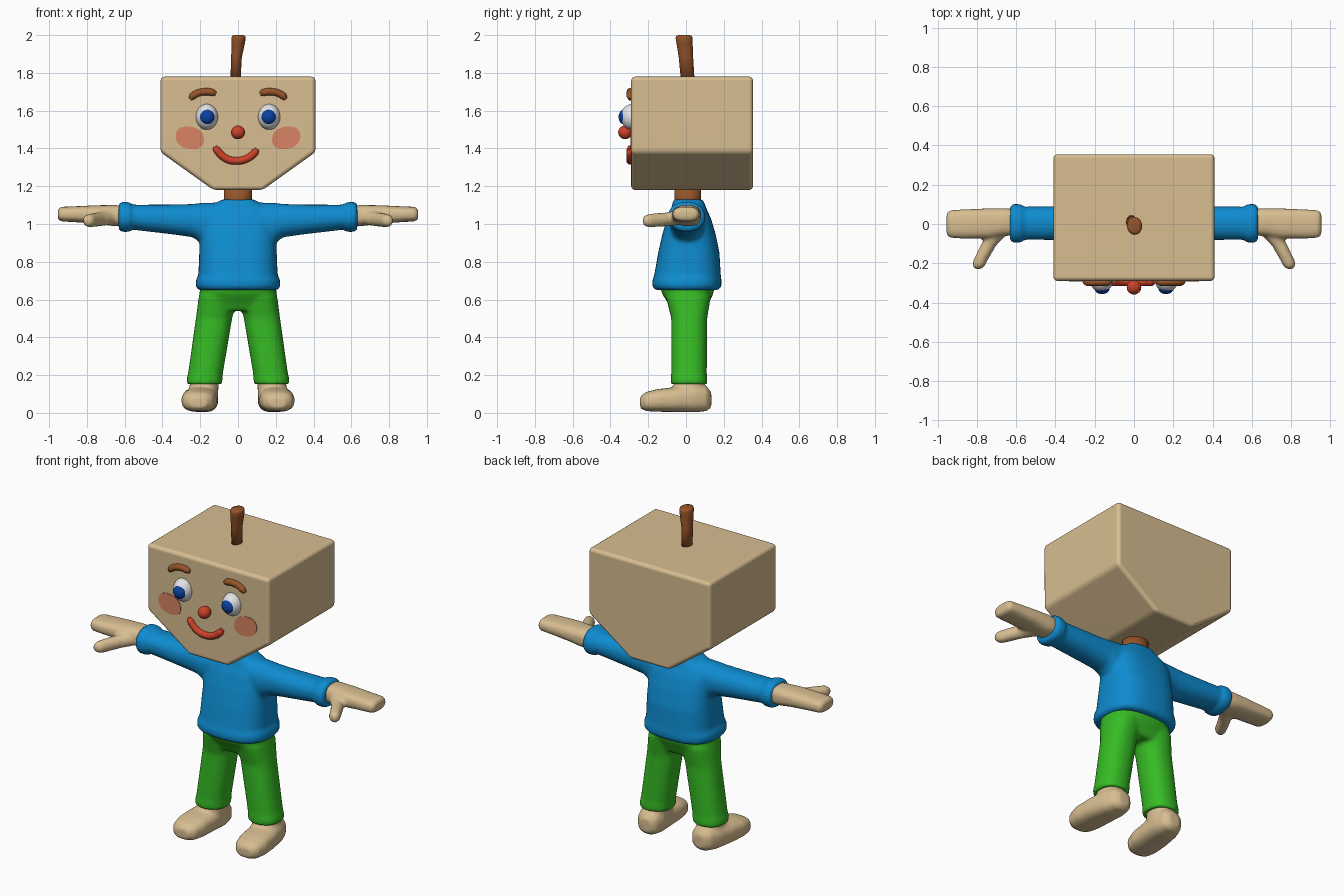
import bpy, bmesh, math
from mathutils import Vector

if "Cube" in bpy.data.objects:
    bpy.data.objects.remove(bpy.data.objects["Cube"], do_unlink=True)


def material(name, *rgb):
    lin = [((c / 255 + 0.055) / 1.055) ** 2.4 for c in rgb] + [1]
    m = bpy.data.materials.new(name)
    m.use_nodes = True
    m.diffuse_color = lin
    bsdf = m.node_tree.nodes["Principled BSDF"]
    bsdf.inputs["Base Color"].default_value = lin
    bsdf.inputs["Roughness"].default_value = 0.7
    return m


TAN = material("tan wood", 216, 190, 145)
BLUE = material("shirt blue", 14, 140, 208)
GREEN = material("trouser green", 54, 188, 36)
BROWN = material("brown wood", 150, 84, 40)
RED = material("red", 206, 66, 40)
BLUSH = material("blush", 216, 132, 98)
WHITE = material("eye white", 232, 232, 236)
IRIS = material("iris blue", 12, 66, 160)


def loft(bm, axis, stations, power=2.4, sides=40):
    """Closed solid through superellipse rings: (position, centre u, centre v, radius u, radius v)."""
    rings = []
    for pos, cu, cv, ru, rv in stations:
        ring = []
        for i in range(sides):
            a = 2 * math.pi * i / sides
            c, s = math.cos(a), math.sin(a)
            u = cu + ru * math.copysign(abs(c) ** (2 / power), c)
            v = cv + rv * math.copysign(abs(s) ** (2 / power), s)
            co = {"x": (pos, u, v), "y": (u, pos, v), "z": (u, v, pos)}[axis]
            ring.append(bm.verts.new(co))
        rings.append(ring)
    for low, high in zip(rings, rings[1:]):
        for i in range(sides):
            j = (i + 1) % sides
            bm.faces.new((low[i], low[j], high[j], high[i]))
    bm.faces.new(rings[0])
    bm.faces.new(rings[-1])


def finish(bm, name, mat, side=1, fuse=0, smooth=True):
    for v in bm.verts:
        v.co.x *= side
    bmesh.ops.recalc_face_normals(bm, faces=bm.faces)
    for f in bm.faces:
        f.smooth = smooth
    me = bpy.data.meshes.new(name)
    bm.to_mesh(me)
    bm.free()
    me.materials.append(mat)
    ob = bpy.data.objects.new(name, me)
    bpy.context.collection.objects.link(ob)
    if fuse:  # melt overlapping solids into one soft skin
        r = ob.modifiers.new("fuse", "REMESH")
        r.mode, r.voxel_size, r.use_smooth_shade = "VOXEL", 0.011, True
        s = ob.modifiers.new("soften", "SMOOTH")
        s.factor, s.iterations = 0.5, fuse
    return ob


def ball(name, mat, centre, radii):
    bm = bmesh.new()
    bmesh.ops.create_uvsphere(bm, u_segments=32, v_segments=20, radius=1)
    for v in bm.verts:
        v.co = Vector(centre) + v.co * Vector(radii)
    return finish(bm, name, mat)


def tube(name, mat, points, y, radius):
    cu = bpy.data.curves.new(name, "CURVE")
    cu.dimensions = "3D"
    cu.bevel_depth, cu.bevel_resolution, cu.use_fill_caps = radius, 4, True
    sp = cu.splines.new("BEZIER")
    sp.bezier_points.add(len(points) - 1)
    for i, (p, (x, z)) in enumerate(zip(sp.bezier_points, points)):
        p.co = (x, y, z)
        p.handle_left_type = p.handle_right_type = "AUTO"
        p.radius = 0.55 if i in (0, len(points) - 1) else 1
    cu.materials.append(mat)
    bpy.context.collection.objects.link(bpy.data.objects.new(name, cu))


# Head: six-sided outline extruded front to back, with rounded edges
bm = bmesh.new()
outline = [(-0.41, 1.78), (-0.41, 1.38), (-0.13, 1.18), (0.13, 1.18), (0.41, 1.38), (0.41, 1.78)]
front = [bm.verts.new((x, -0.29, z)) for x, z in outline]
back = [bm.verts.new((x, 0.355, z)) for x, z in outline]
bm.faces.new(front)
bm.faces.new(back)
for i in range(6):
    j = (i + 1) % 6
    bm.faces.new((front[i], front[j], back[j], back[i]))
bmesh.ops.recalc_face_normals(bm, faces=bm.faces)
bmesh.ops.bevel(bm, geom=bm.edges[:], offset=0.022, segments=4, profile=0.5, affect="EDGES")
head = finish(bm, "head", TAN)
head.modifiers.new("flat panels", "WEIGHTED_NORMAL")

# Stem on top and neck below
bm = bmesh.new()
loft(bm, "z", [(1.75, -0.014, 0.01, 0.027, 0.036), (1.88, -0.008, 0.0, 0.028, 0.038),
               (1.96, 0.001, -0.008, 0.036, 0.043), (1.985, 0.003, -0.01, 0.038, 0.045),
               (1.996, 0.003, -0.01, 0.034, 0.041), (2.0, 0.003, -0.01, 0.024, 0.03)], 2)
finish(bm, "stem", BROWN)
bm = bmesh.new()
loft(bm, "z", [(1.06, 0, 0.01, 0.075, 0.07), (1.2, 0, 0.01, 0.075, 0.07)], 2)
finish(bm, "neck", BROWN)

# Jumper: body and both sleeves with cuffs
bm = bmesh.new()
loft(bm, "z", [(0.65, 0, 0.005, 0.21, 0.168), (0.67, 0, 0.005, 0.224, 0.182),
               (0.70, 0, 0.005, 0.224, 0.183), (0.73, 0, 0.008, 0.21, 0.176),
               (0.85, 0, 0.015, 0.205, 0.162), (0.95, 0, 0.016, 0.203, 0.14),
               (1.03, 0, 0.016, 0.2, 0.116), (1.08, 0, 0.015, 0.17, 0.094),
               (1.13, 0, 0.012, 0.085, 0.078)], 2.7)
for s in (1, -1):
    loft(bm, "x", [(s * x, cy, cz, ry, rz) for x, cy, cz, ry, rz in (
        (0.0, 0.008, 1.03, 0.09, 0.085), (0.19, 0.006, 1.004, 0.09, 0.108),
        (0.24, 0.005, 1.018, 0.087, 0.088), (0.33, 0.004, 1.023, 0.086, 0.08),
        (0.56, 0.004, 1.036, 0.084, 0.066), (0.575, 0.003, 1.037, 0.098, 0.079),
        (0.615, 0.003, 1.038, 0.099, 0.08), (0.632, 0.003, 1.038, 0.085, 0.068))], 2.2)
finish(bm, "jumper", BLUE, fuse=4)

# Trousers: hips and two spreading legs
bm = bmesh.new()
loft(bm, "z", [(0.54, 0, 0.014, 0.2, 0.088), (0.58, 0, 0.013, 0.205, 0.108),
               (0.63, 0, 0.009, 0.204, 0.135), (0.70, 0, 0.006, 0.198, 0.152)], 2.5)
for s in (1, -1):
    loft(bm, "z", [(0.152, s * 0.178, 0.016, 0.094, 0.096), (0.18, s * 0.177, 0.016, 0.095, 0.097),
                   (0.21, s * 0.172, 0.016, 0.092, 0.094), (0.5, s * 0.127, 0.017, 0.096, 0.095),
                   (0.62, s * 0.107, 0.012, 0.1, 0.12)], 2.3)
finish(bm, "trousers", GREEN, fuse=5)

for side, label in ((1, "left"), (-1, "right")):
    # Foot with ankle
    bm = bmesh.new()
    loft(bm, "y", [(-0.243, 0.21, 0.055, 0.045, 0.03), (-0.215, 0.21, 0.06, 0.078, 0.05),
                   (-0.15, 0.207, 0.066, 0.093, 0.06), (-0.05, 0.2, 0.071, 0.092, 0.066),
                   (0.05, 0.188, 0.075, 0.084, 0.072), (0.11, 0.182, 0.075, 0.066, 0.065),
                   (0.134, 0.18, 0.07, 0.035, 0.04)], 2.7)
    loft(bm, "z", [(0.07, 0.184, 0.018, 0.078, 0.09), (0.2, 0.176, 0.016, 0.075, 0.075)], 2.2)
    finish(bm, label + "_foot", TAN, side, fuse=5)

    # Mitten hand with thumb
    bm = bmesh.new()
    loft(bm, "x", [(0.58, 0.008, 1.042, 0.066, 0.052), (0.66, 0.01, 1.045, 0.07, 0.056),
                   (0.75, 0.003, 1.05, 0.076, 0.049), (0.88, 0.0, 1.052, 0.074, 0.041),
                   (0.935, 0.0, 1.052, 0.07, 0.039), (0.954, 0.0, 1.052, 0.058, 0.028)], 2.7)
    loft(bm, "y", [(0.0, 0.68, 1.035, 0.05, 0.038), (-0.06, 0.705, 1.03, 0.05, 0.038),
                   (-0.11, 0.742, 1.024, 0.04, 0.037), (-0.19, 0.784, 1.018, 0.036, 0.036),
                   (-0.215, 0.791, 1.017, 0.031, 0.031), (-0.23, 0.794, 1.017, 0.016, 0.017)], 2.1)
    finish(bm, label + "_hand", TAN, side, fuse=4)

    # Eye, brow and blushing cheek
    ball(label + "_eye", WHITE, (side * 0.165, -0.285, 1.567), (0.059, 0.062, 0.068))
    ball(label + "_iris", IRIS, (side * 0.163, -0.327, 1.567), (0.039, 0.03, 0.04))
    brow = [(0.117, 1.688), (0.135, 1.696), (0.175, 1.7), (0.215, 1.692), (0.24, 1.676), (0.253, 1.66)]
    tube(label + "_brow", BROWN, [(side * x, z) for x, z in brow], -0.296, 0.019)
    bm = bmesh.new()
    loft(bm, "y", [(-0.293, 0.255, 1.456, 0.075, 0.059), (-0.286, 0.255, 1.456, 0.075, 0.059)], 2.3)
    for v in bm.verts:  # lean the patch outward
        v.co.z += (0.255 - v.co.x) * -0.12
    finish(bm, label + "_cheek", BLUSH, side, smooth=False)

# Nose and smile
ball("nose", RED, (0, -0.322, 1.485), (0.037, 0.037, 0.036))
smile = [(-0.124, 1.41), (-0.112, 1.392), (-0.066, 1.348), (-0.01, 1.334), (0.05, 1.348),
         (0.09, 1.38), (0.101, 1.398)]
tube("mouth", RED, smile, -0.296, 0.02)
